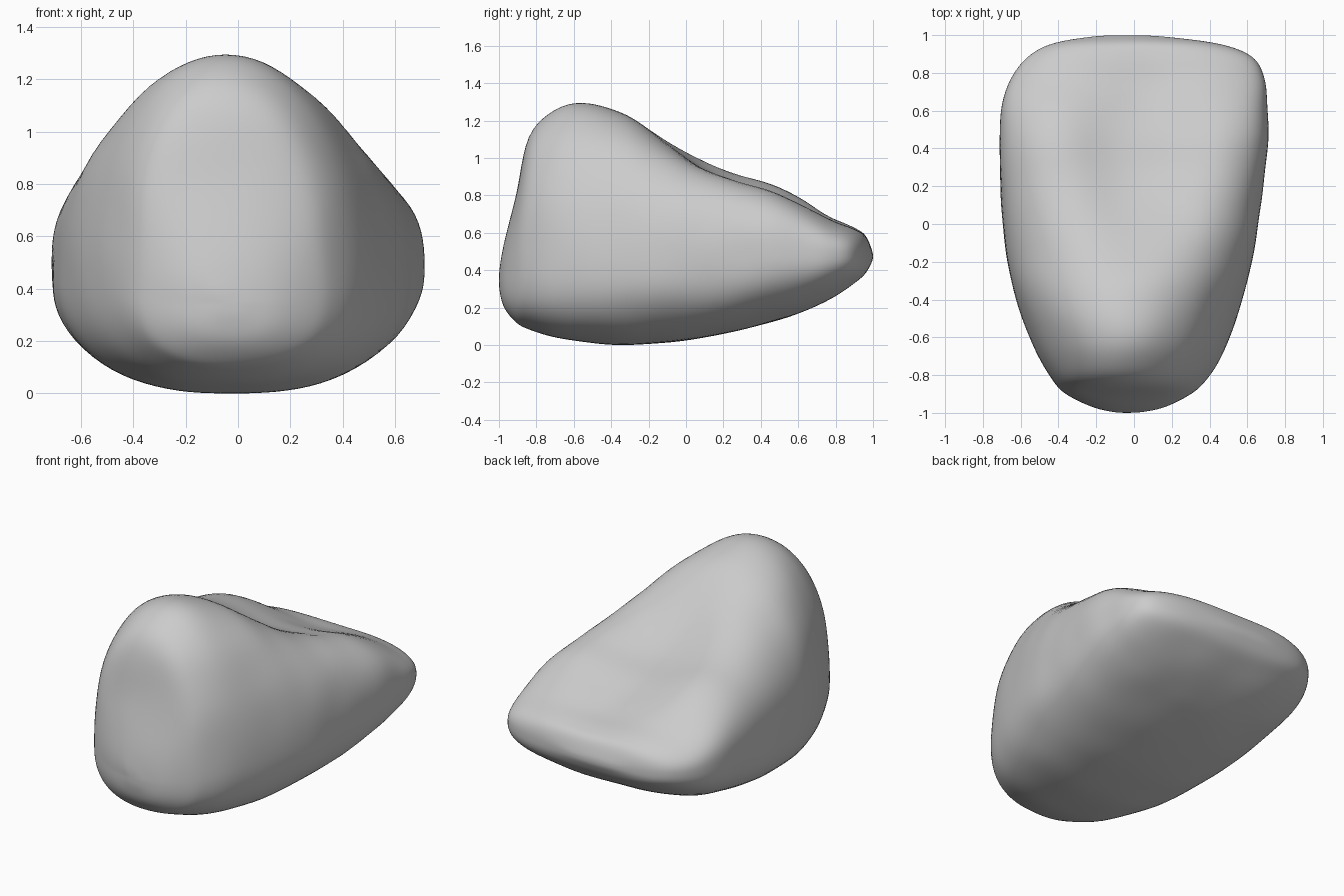
import bpy, bmesh, math
from mathutils import Vector, noise

if "Cube" in bpy.data.objects:
    bpy.data.objects.remove(bpy.data.objects["Cube"])

# Cross-sections along y: y, left x, right x, bottom z, top z, widest z, top roundness
KEYS = [
    (-1.00, -0.07, 0.01, 0.31, 0.39, 0.35, 2.2),
    (-0.975, -0.20, 0.15, 0.21, 0.54, 0.35, 2.2),
    (-0.91, -0.34, 0.29, 0.13, 0.80, 0.37, 2.3),
    (-0.84, -0.42, 0.37, 0.09, 1.12, 0.40, 2.2),
    (-0.71, -0.50, 0.46, 0.045, 1.26, 0.42, 2.05),
    (-0.55, -0.57, 0.53, 0.02, 1.30, 0.43, 2.0),
    (-0.35, -0.64, 0.59, 0.005, 1.25, 0.44, 2.1),
    (-0.15, -0.68, 0.635, 0.015, 1.145, 0.45, 2.3),
    (0.05, -0.70, 0.665, 0.035, 1.05, 0.46, 2.55),
    (0.25, -0.71, 0.69, 0.075, 0.98, 0.47, 2.75),
    (0.45, -0.71, 0.71, 0.125, 0.92, 0.48, 2.8),
    (0.62, -0.70, 0.705, 0.18, 0.82, 0.49, 2.8),
    (0.77, -0.65, 0.69, 0.25, 0.715, 0.49, 2.7),
    (0.89, -0.56, 0.62, 0.325, 0.65, 0.49, 2.6),
    (0.96, -0.42, 0.42, 0.385, 0.60, 0.48, 2.4),
    (1.00, -0.16, 0.08, 0.46, 0.50, 0.48, 2.2),
]
STEPS, AROUND = 6, 96


def spline(i, t):
    """Catmull-Rom blend of neighbouring sections."""
    last = len(KEYS) - 1
    rows = [KEYS[min(max(i + k, 0), last)] for k in (-1, 0, 1, 2)]
    return [0.5 * (2 * b + (c - a) * t + (2 * a - 5 * b + 4 * c - d) * t * t
                   + (3 * b - a - 3 * c + d) * t ** 3)
            for a, b, c, d in zip(*rows)]


def section(y, xl, xr, zb, zt, zw, n_top):
    cx, hw = (xl + xr) / 2, (xr - xl) / 2
    pts = []
    for k in range(AROUND):
        a = 2 * math.pi * k / AROUND
        c, s = math.cos(a), math.sin(a)
        n = n_top if s > 0 else 2.6
        # polar superellipse keeps the points evenly spread
        r = (abs(c) ** n + abs(s) ** n) ** (-1 / n)
        x = cx + hw * r * c
        up = max(r * s, 0)
        z = zw + r * s * ((zt - zw) if s > 0 else (zw - zb))
        # crest leans left; hollow sunk in the sloping top
        x -= 0.03 * up * (y < 0) * min(1, -y * 2)
        d = math.hypot((x - 0.04) / 0.35, (y - 0.38) / 0.40)
        z -= 0.125 * math.exp(-d ** 2.6) * min(1, up * 1.2)
        # right rim sits a little lower than the left
        tilt = min(max((x + 0.3) / 0.6, 0), 1) * min(max((y + 0.3) / 0.3, 0), 1)
        z -= 0.015 * tilt * up * min(1, max(0, (1 - y) * 3))
        p = Vector((x, y, z))
        p += noise.noise_vector(p * 4.0) * min(1, (1 - abs(y)) * 8) * 0.007
        pts.append(p)
    return pts


# Rock: loft the sections and close both ends with a centre point
bm = bmesh.new()
rings = []
for i in range(len(KEYS) - 1):
    for j in range(STEPS):
        rings.append(section(*spline(i, j / STEPS)))
rings.append(section(*KEYS[-1]))
rings = [[bm.verts.new(p) for p in ring] for ring in rings]
for r0, r1 in zip(rings, rings[1:]):
    for k in range(AROUND):
        m = (k + 1) % AROUND
        bm.faces.new((r0[k], r0[m], r1[m], r1[k]))
for ring in (rings[0], rings[-1]):
    pole = bm.verts.new(sum((v.co for v in ring), Vector()) / AROUND)
    for k in range(AROUND):
        bm.faces.new((ring[k - 1], ring[k], pole))
bmesh.ops.recalc_face_normals(bm, faces=bm.faces)
for _ in range(4):
    bmesh.ops.smooth_vert(bm, verts=bm.verts, factor=0.5,
                          use_axis_x=True, use_axis_y=True, use_axis_z=True)

# Rest on the ground
low = min(v.co.z for v in bm.verts)
bmesh.ops.translate(bm, verts=bm.verts, vec=(0, 0, -low))
for f in bm.faces:
    f.smooth = True
mesh = bpy.data.meshes.new("rock")
bm.to_mesh(mesh)
bm.free()
rock = bpy.data.objects.new("rock", mesh)
bpy.context.collection.objects.link(rock)
